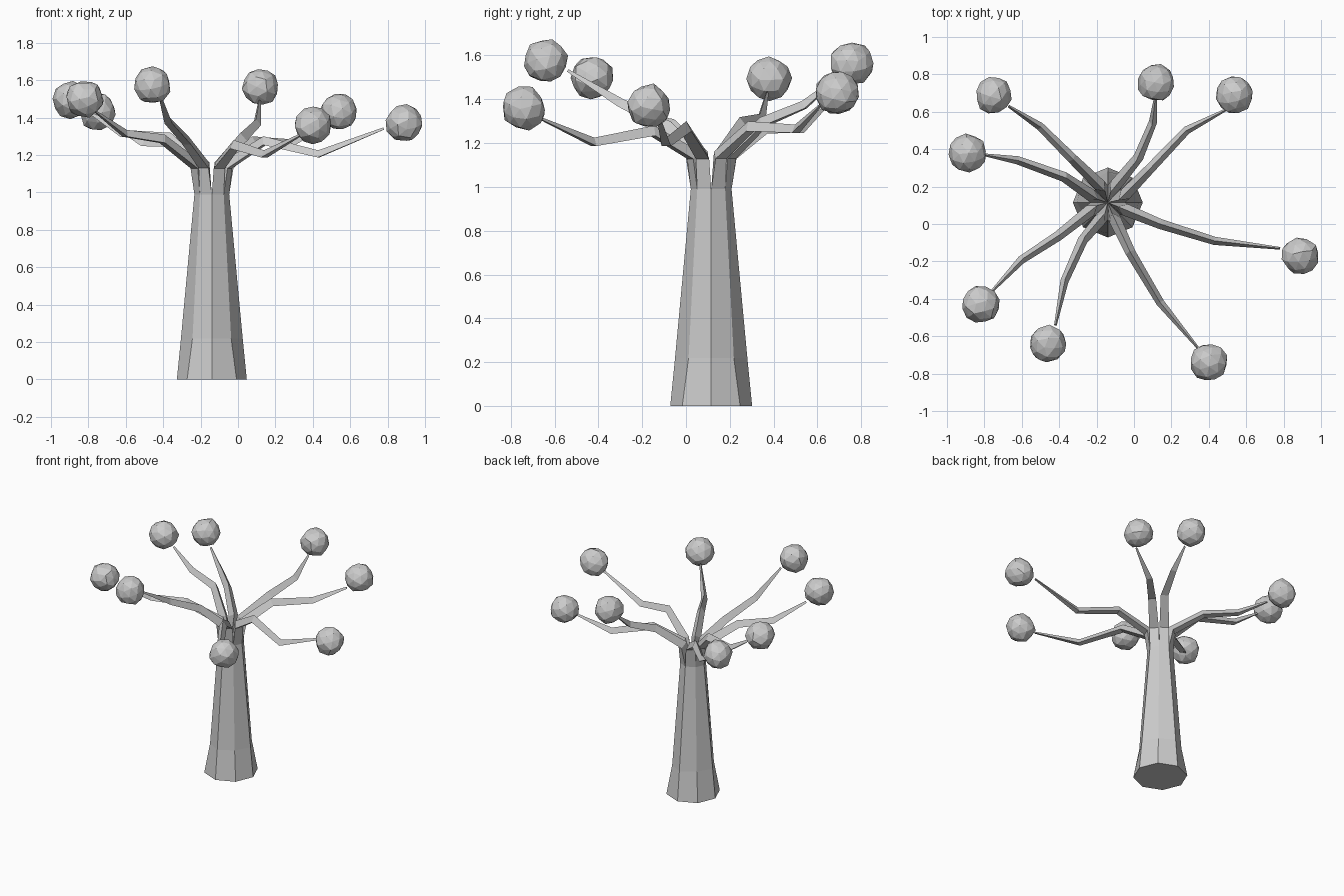
import bpy, bmesh, math, random
from mathutils import Vector

if "Cube" in bpy.data.objects:
    bpy.data.objects.remove(bpy.data.objects["Cube"])

random.seed(4)
CX, CY = -0.14, 0.115
UP = Vector((0, 0, 1))

# branch paths, counter-clockwise: two elbows, tip, foliage ball centre
BRANCHES = [
    [(0.08, 0.29, 1.27), (0.28, 0.50, 1.26), (0.49, 0.61, 1.37), (0.54, 0.69, 1.43)],
    [(0.02, 0.35, 1.29), (0.10, 0.54, 1.37), (0.115, 0.68, 1.49), (0.12, 0.755, 1.565)],
    [(-0.33, 0.35, 1.26), (-0.50, 0.52, 1.26), (-0.67, 0.63, 1.36), (-0.75, 0.69, 1.43)],
    [(-0.37, 0.25, 1.29), (-0.62, 0.34, 1.31), (-0.80, 0.37, 1.43), (-0.89, 0.38, 1.495)],
    [(-0.40, -0.06, 1.28), (-0.60, -0.19, 1.31), (-0.76, -0.36, 1.43), (-0.82, -0.43, 1.50)],
    [(-0.27, -0.08, 1.27), (-0.37, -0.30, 1.38), (-0.42, -0.54, 1.53), (-0.46, -0.64, 1.575)],
    [(-0.02, -0.15, 1.25), (0.14, -0.42, 1.20), (0.34, -0.66, 1.31), (0.40, -0.74, 1.36)],
    [(0.14, 0.0, 1.27), (0.43, -0.09, 1.20), (0.78, -0.13, 1.34), (0.89, -0.17, 1.37)],
]


def make_object(name, bm):
    bmesh.ops.recalc_face_normals(bm, faces=bm.faces)
    mesh = bpy.data.meshes.new(name)
    bm.to_mesh(mesh)
    bm.free()
    obj = bpy.data.objects.new(name, mesh)
    bpy.context.collection.objects.link(obj)
    return obj


# trunk: three octagonal rings, every second corner pulled in above the foot
bm = bmesh.new()
rings = []
for z, r_even, r_odd in ((0, 0.187, 0.187), (0.22, 0.165, 0.146), (0.99, 0.093, 0.090)):
    ring = []
    for k in range(8):
        a = k * math.pi / 4
        r = r_odd if k % 2 else r_even
        ring.append(bm.verts.new((CX + r * math.cos(a), CY + r * math.sin(a), z)))
    rings.append(ring)
bm.faces.new(rings[0][::-1])
for low, high in zip(rings, rings[1:]):
    for k in range(8):
        n = (k + 1) % 8
        bm.faces.new((low[k], low[n], high[n], high[k]))
core = bm.verts.new((CX, CY, 0.99))

# branches: each trunk wedge continues as a triangular limb, ridge on top
for k, pts in enumerate(BRANCHES):
    a = (k + 0.5) * math.pi / 4
    out = Vector((math.cos(a), math.sin(a), 0))
    base = Vector((CX, CY, 0.99)) + out * 0.06
    path = [base, Vector((CX, CY, 1.14)) + out * 0.088] + [Vector(p) for p in pts[:3]]
    prev = (core, rings[2][k], rings[2][(k + 1) % 8])
    for i, half in ((1, 0.033), (2, 0.027), (3, 0.022), (4, 0.007)):
        p = path[i]
        t = (p - path[i - 1]).normalized()
        if i < 4:
            t = (t + (path[i + 1] - p).normalized()).normalized()
        side = UP.cross(t).normalized()
        n = t.cross(side)
        cur = tuple(bm.verts.new(v) for v in (
            p + n * half * 1.15, p - n * half * 0.6 - side * half, p - n * half * 0.6 + side * half))
        for j in range(3):
            m = (j + 1) % 3
            bm.faces.new((prev[j], prev[m], cur[m], cur[j]))
        prev = cur
    bm.faces.new(prev)
make_object("trunk_and_branches", bm)

# foliage: irregular faceted balls
for k, pts in enumerate(BRANCHES):
    bm = bmesh.new()
    bmesh.ops.create_icosphere(bm, subdivisions=2, radius=0.101)
    for v in bm.verts:
        v.co *= random.uniform(0.93, 1.05)
    bmesh.ops.dissolve_limit(bm, angle_limit=math.radians(14), verts=bm.verts, edges=bm.edges)
    ball = make_object(f"foliage_ball_{k + 1}", bm)
    ball.location = pts[3]
    ball.rotation_euler = [random.uniform(0, 6.28) for _ in range(3)]
